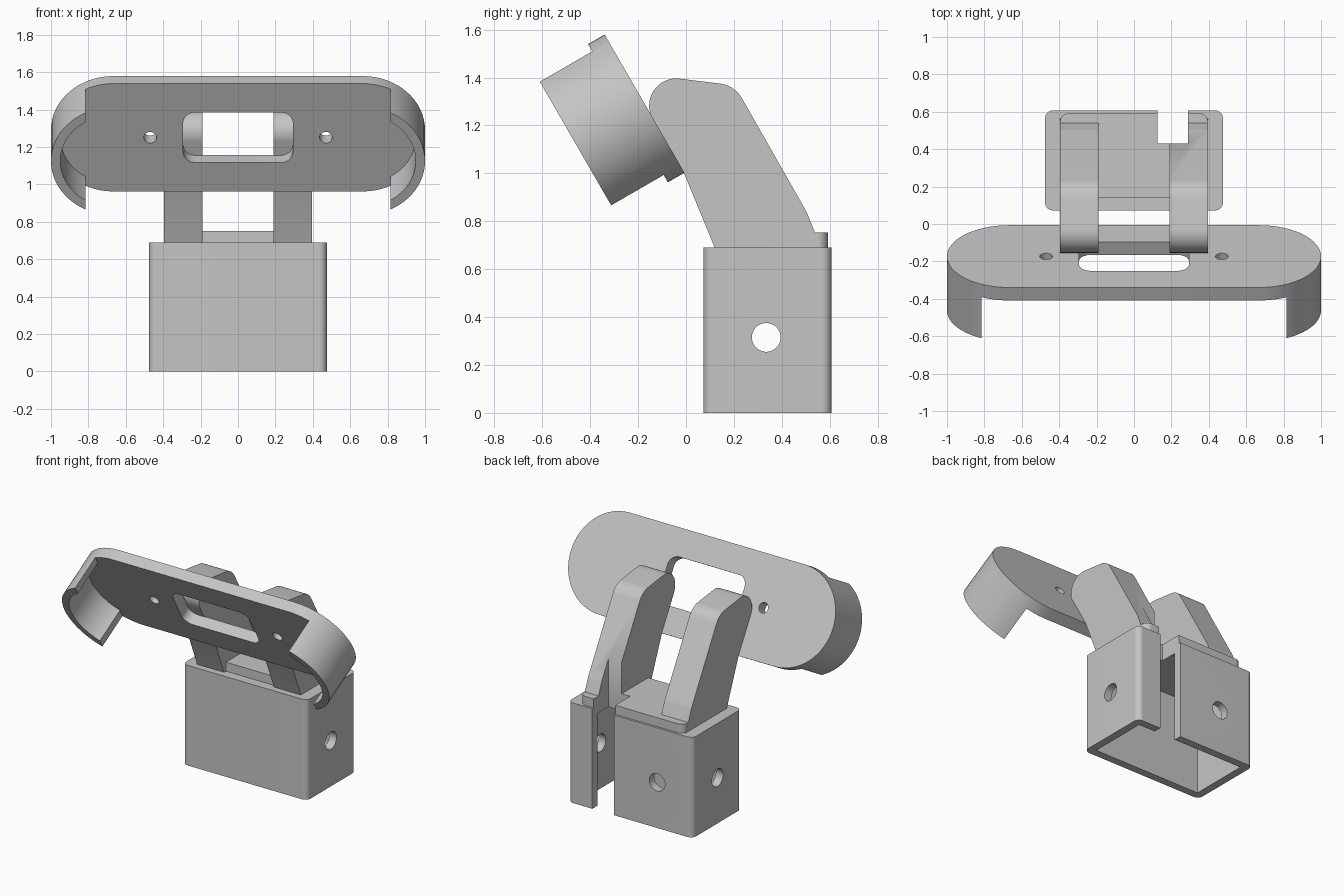
import bpy, bmesh, math
from mathutils import Matrix, Vector

if "Cube" in bpy.data.objects:
    bpy.data.objects.remove(bpy.data.objects["Cube"], do_unlink=True)

GREY = (0.56, 0.56, 0.56, 1)
mat = bpy.data.materials.new("light grey plastic")
mat.use_nodes = True
mat.diffuse_color = GREY
mat.node_tree.nodes["Principled BSDF"].inputs["Base Color"].default_value = GREY

# Frames that place a flat outline and its extrusion direction (all rotations)
UP = Matrix.Identity(4)
SIDE = Matrix(((0, 0, 1, 0), (1, 0, 0, 0), (0, 1, 0, 0), (0, 0, 0, 1)))
FRONT = Matrix.Rotation(math.radians(90), 4, 'X')
TILT = Matrix.Translation((0, -0.173, 1.291)) @ Matrix.Rotation(math.radians(120), 4, 'X')


def outline(corners, steps=16):
    """Turn anticlockwise (x, y, radius) corners into an outline with round corners."""
    pts = []
    for i, (x, y, r) in enumerate(corners):
        p = Vector((x, y))
        a = (Vector(corners[i - 1][:2]) - p).normalized()
        b = (Vector(corners[(i + 1) % len(corners)][:2]) - p).normalized()
        half = a.angle(b) / 2
        centre = p + (a + b).normalized() * (r / math.sin(half))
        first = p + a * (r / math.tan(half)) - centre
        angle = math.atan2(first.y, first.x)
        sweep = math.pi - 2 * half
        for k in range(steps + 1):
            t = angle + sweep * k / steps
            q = centre + Vector((math.cos(t), math.sin(t))) * r
            if not pts or (q - pts[-1]).length > 1e-4:
                pts.append(q)
    if (pts[0] - pts[-1]).length < 1e-4:
        pts.pop()
    return pts


def rect(x0, x1, y0, y1, r=0):
    return outline([(x0, y0, r), (x1, y0, r), (x1, y1, r), (x0, y1, r)])


def disc(x, y, r):
    return rect(x - r, x + r, y - r, y + r, r)


def prism(name, pts, lo, hi, frame=UP):
    bm = bmesh.new()
    low, high = [[bm.verts.new((p.x, p.y, h)) for p in pts] for h in (lo, hi)]
    bm.faces.new(low[::-1])
    bm.faces.new(high)
    for i in range(len(pts)):
        j = (i + 1) % len(pts)
        bm.faces.new((low[i], low[j], high[j], high[i]))
    bm.transform(frame)
    bm.normal_update()
    me = bpy.data.meshes.new(name)
    bm.to_mesh(me)
    bm.free()
    me.materials.append(mat)
    ob = bpy.data.objects.new(name, me)
    bpy.context.collection.objects.link(ob)
    return ob


def cut(ob, *prism_args):
    """Subtract a prism from the part and discard the cutter."""
    tool = prism("cutter", *prism_args)
    tool.hide_render = True
    mod = ob.modifiers.new("cut", 'BOOLEAN')
    mod.operation, mod.solver, mod.object = 'DIFFERENCE', 'EXACT', tool
    dg = bpy.context.evaluated_depsgraph_get()
    dg.update()
    me = bpy.data.meshes.new_from_object(ob.evaluated_get(dg))
    ob.modifiers.clear()
    ob.data = me
    bpy.data.objects.remove(tool, do_unlink=True)


# Tilted holder: back plate with a curved wall at each end
holder = prism("holder", rect(-1, 1, -0.333, 0.333, 0.333), 0, 0.333, TILT)
cut(holder, rect(-0.95, 0.95, -0.283, 0.283, 0.283), 0.08, 0.5, TILT)
cut(holder, rect(-0.815, 0.815, -0.5, 0.5), 0.08, 0.5, TILT)
cut(holder, rect(-0.293, 0.293, -0.155, 0.155, 0.065), -0.1, 0.2, TILT)
for x in (-0.47, 0.47):
    cut(holder, disc(x, 0, 0.034), -0.1, 0.2, TILT)

# Hollow base box, open underneath, with side and back holes
box = prism("base_box", rect(-0.475, 0.475, 0.073, 0.607, 0.04), 0, 0.69)
cut(box, rect(-0.42, 0.42, 0.128, 0.552), -0.1, 0.635)
cut(box, disc(0.335, 0.315, 0.06), -0.8, 0.8, SIDE)
cut(box, disc(-0.205, 0.315, 0.06), -0.8, -0.45, FRONT)

# Raised pad on the box
pad = prism("top_pad", rect(-0.395, 0.395, 0.14, 0.592, 0.045), 0.67, 0.752)

# Pair of bent arms
arm_shape = outline([(0.124, 0.68, 0), (0.568, 0.68, 0), (0.503, 0.84, 0.1),
                     (0.203, 1.367, 0.12), (-0.252, 1.423, 0.113), (-0.008, 1.0, 0)])
right_arm = prism("right_arm", arm_shape, -0.395, -0.19, SIDE)
left_arm = prism("left_arm", arm_shape, 0.19, 0.395, SIDE)

# Cable slot through the back of the box, pad and left arm
for part in (box, pad, left_arm):
    cut(part, rect(0.125, 0.29, 0.43, 0.8), -0.2, 1.2)

# Smooth the round surfaces and keep the edges crisp
bpy.ops.object.select_all(action='DESELECT')
for part in (holder, box, pad, right_arm, left_arm):
    part.select_set(True)
bpy.context.view_layer.objects.active = holder
bpy.ops.object.shade_smooth_by_angle(angle=math.radians(30))
